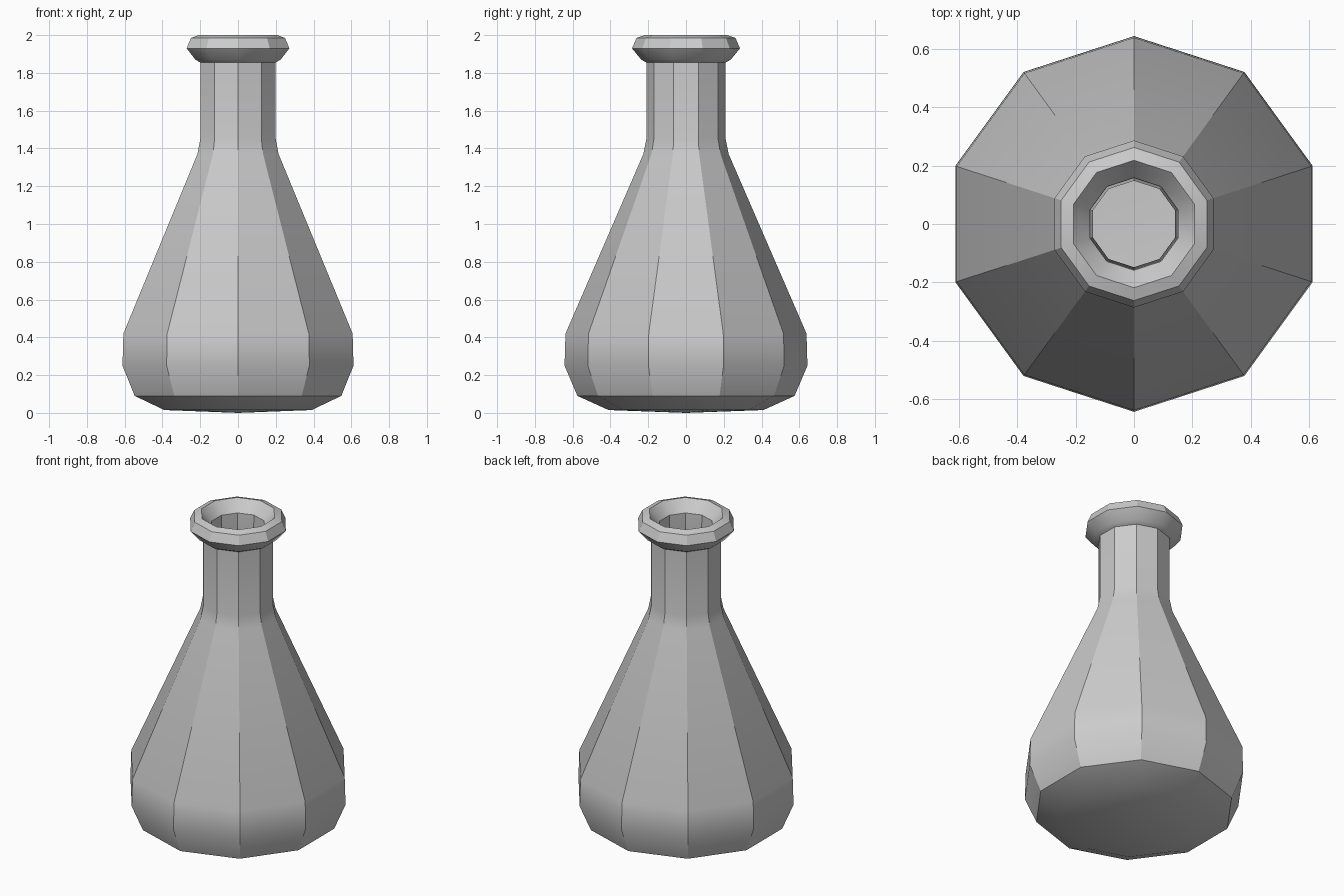
import bpy, bmesh, math

cube = bpy.data.objects.get("Cube")
if cube:
    bpy.data.objects.remove(cube, do_unlink=True)

SIDES = 10

# One plain grey for the whole flask
grey = bpy.data.materials.new("plain grey")
grey.use_nodes = True
grey.diffuse_color = (0.6, 0.6, 0.6, 1)
bsdf = next(n for n in grey.node_tree.nodes if n.type == 'BSDF_PRINCIPLED')
bsdf.inputs["Base Color"].default_value = (0.6, 0.6, 0.6, 1)
bsdf.inputs["Roughness"].default_value = 0.6

# (radius, height) from underside centre, up the outside, over the lip, down the inside
profile = [
    (0.0, 0.0), (0.41, 0.015), (0.575, 0.09),            # underside
    (0.643, 0.25), (0.638, 0.42),                        # belly
    (0.226, 1.37), (0.21, 1.45), (0.21, 1.855),          # shoulder and neck
    (0.237, 1.87), (0.286, 1.93), (0.262, 1.985),        # lip
    (0.218, 2.0), (0.158, 1.93),                         # mouth
    (0.148, 1.43), (0.175, 1.36), (0.585, 0.41),         # inner walls
    (0.59, 0.26), (0.53, 0.12), (0.0, 0.06),             # inner floor
]


def lathe(name, points, sides):
    """Revolve a profile that starts and ends on the z axis."""
    bm = bmesh.new()
    rings = []
    for r, z in points:
        if r == 0:
            rings.append([bm.verts.new((0, 0, z))] * sides)
        else:
            angles = [math.pi / 2 + math.tau * i / sides for i in range(sides)]
            rings.append([bm.verts.new((r * math.cos(a), r * math.sin(a), z)) for a in angles])
    for low, high in zip(rings, rings[1:]):
        for i in range(sides):
            j = (i + 1) % sides
            corners = dict.fromkeys((low[i], low[j], high[j], high[i]))
            bm.faces.new(list(corners))
    bmesh.ops.recalc_face_normals(bm, faces=bm.faces)
    mesh = bpy.data.meshes.new(name)
    bm.to_mesh(mesh)
    bm.free()
    obj = bpy.data.objects.new(name, mesh)
    bpy.context.collection.objects.link(obj)
    return obj


flask = lathe("flask", profile, SIDES)
flask.data.materials.append(grey)

# Soft bends along the height, crisp corners around the sides
bpy.ops.object.select_all(action='DESELECT')
flask.select_set(True)
bpy.context.view_layer.objects.active = flask
bpy.ops.object.shade_smooth_by_angle(angle=math.radians(30))
